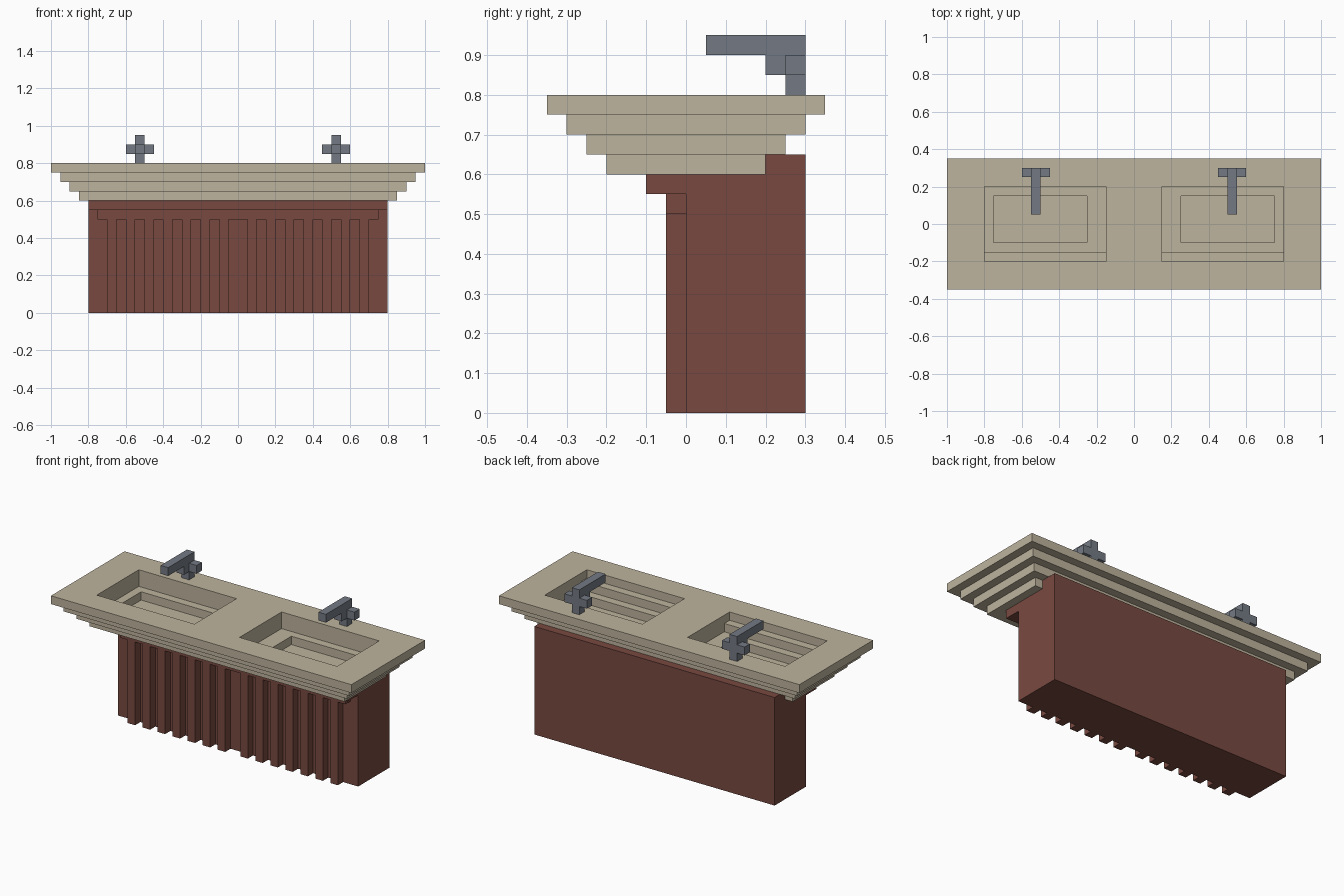
import bpy
import bmesh

cube = bpy.data.objects.get("Cube")
if cube:
    bpy.data.objects.remove(cube, do_unlink=True)


def material(name, srgb):
    lin = [((c / 255 + 0.055) / 1.055) ** 2.4 for c in srgb]
    m = bpy.data.materials.new(name)
    m.use_nodes = True
    m.diffuse_color = (*lin, 1)
    bsdf = m.node_tree.nodes["Principled BSDF"]
    bsdf.inputs["Base Color"].default_value = (*lin, 1)
    bsdf.inputs["Roughness"].default_value = 0.8
    return m


STONE = material("beige stone", (190, 180, 157))
WOOD = material("red brown wood", (120, 73, 64))
METAL = material("grey metal", (116, 122, 132))


def finish(name, bm, mat):
    bmesh.ops.recalc_face_normals(bm, faces=bm.faces)
    mesh = bpy.data.meshes.new(name)
    bm.to_mesh(mesh)
    bm.free()
    mesh.materials.append(mat)
    obj = bpy.data.objects.new(name, mesh)
    bpy.context.collection.objects.link(obj)
    return obj


def extrude(bm, faces, vec):
    """Turn flat faces into a closed solid."""
    geo = bmesh.ops.extrude_face_region(bm, geom=faces, use_keep_orig=True)["geom"]
    bmesh.ops.translate(bm, vec=vec, verts=[v for v in geo if isinstance(v, bmesh.types.BMVert)])


def slab(name, x, y, z, mat, holes=()):
    """Box between (min, max) ranges, pierced by rectangular (x0, x1, y0, y1) holes."""
    bm = bmesh.new()
    xs = sorted({*x, *(h[i] for h in holes for i in (0, 1))})
    ys = sorted({*y, *(h[i] for h in holes for i in (2, 3))})
    grid = [[bm.verts.new((a, b, z[0])) for b in ys] for a in xs]
    for i in range(len(xs) - 1):
        for j in range(len(ys) - 1):
            cx, cy = (xs[i] + xs[i + 1]) / 2, (ys[j] + ys[j + 1]) / 2
            if not any(h[0] < cx < h[1] and h[2] < cy < h[3] for h in holes):
                bm.faces.new((grid[i][j], grid[i + 1][j], grid[i + 1][j + 1], grid[i][j + 1]))
    extrude(bm, bm.faces[:], (0, 0, z[1] - z[0]))
    bmesh.ops.delete(bm, geom=[v for v in bm.verts if not v.link_faces], context='VERTS')
    return finish(name, bm, mat)


def span(side, a, b):
    """Range a..b on the left (+1) or its mirror on the right (-1)."""
    return tuple(sorted((side * a, side * b)))


def pair(a, b, y0, y1):
    return [(*span(s, a, b), y0, y1) for s in (-1, 1)]


# Stepped countertop, with two stepped basins sunk into the upper layers
slab("counter_top", (-1, 1), (-0.35, 0.35), (0.75, 0.80), STONE, pair(0.15, 0.80, -0.20, 0.20))
slab("counter_upper_step", (-0.95, 0.95), (-0.30, 0.30), (0.70, 0.75), STONE,
     pair(0.15, 0.80, -0.15, 0.20))
slab("counter_lower_step", (-0.90, 0.90), (-0.25, 0.25), (0.65, 0.70), STONE,
     pair(0.25, 0.75, -0.10, 0.15))
slab("basin_floor", (-0.85, 0.85), (-0.20, 0.20), (0.60, 0.65), STONE)

# Cabinet body: side profile with front overhang and back lip, swept along x
profile = [(0, 0), (0.3, 0), (0.3, 0.65), (0.2, 0.65), (0.2, 0.6), (-0.1, 0.6), (-0.1, 0.55), (0, 0.55)]
bm = bmesh.new()
side = bm.faces.new([bm.verts.new((-0.8, y, z)) for y, z in profile])
extrude(bm, [side], (1.6, 0, 0))
finish("cabinet_body", bm, WOOD)

# Front rail and vertical slats
slab("front_rail", (-0.75, 0.75), (-0.05, 0), (0.50, 0.55), WOOD)
for label, s in (("left", 1), ("right", -1)):
    for i in range(7):
        a = 0.05 + 0.1 * i
        slab(f"slat_{label}_{i + 1}", span(s, a, a + 0.05), (-0.05, 0), (0, 0.50), WOOD)

    # Tap: post, cross handle, bracket and spout
    mid = span(s, 0.50, 0.55)
    slab(f"tap_post_{label}", mid, (0.25, 0.30), (0.80, 0.90), METAL)
    slab(f"tap_handle_inner_{label}", span(s, 0.45, 0.50), (0.25, 0.30), (0.85, 0.90), METAL)
    slab(f"tap_handle_outer_{label}", span(s, 0.55, 0.60), (0.25, 0.30), (0.85, 0.90), METAL)
    slab(f"tap_bracket_{label}", mid, (0.20, 0.25), (0.85, 0.90), METAL)
    slab(f"tap_spout_{label}", mid, (0.05, 0.30), (0.90, 0.95), METAL)
